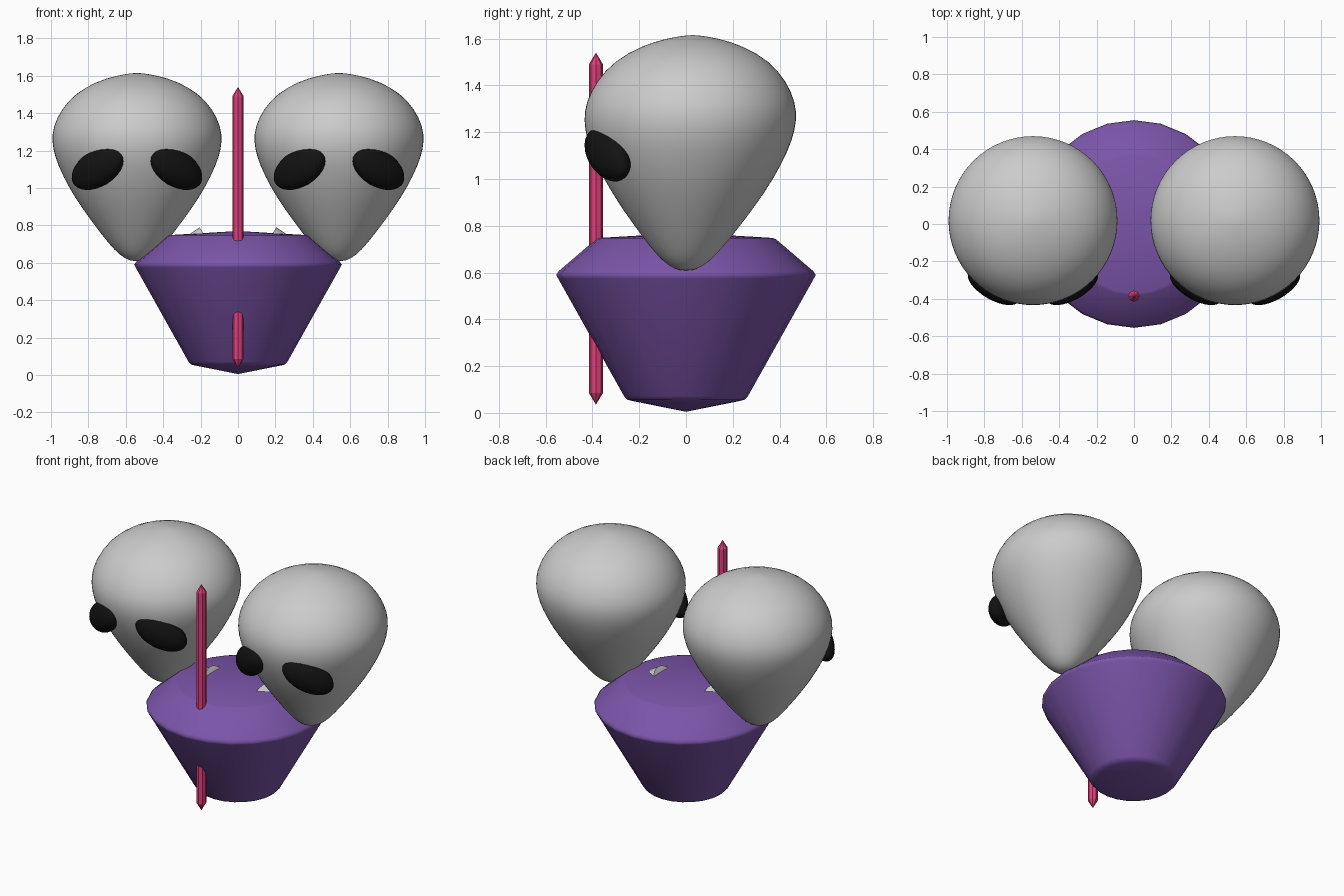
import bpy, bmesh, math
from mathutils import Vector, Matrix

if "Cube" in bpy.data.objects:
    bpy.data.objects.remove(bpy.data.objects["Cube"])


def material(name, rgb):
    m = bpy.data.materials.new(name)
    m.diffuse_color = (*rgb, 1)
    m.use_nodes = True
    m.node_tree.nodes["Principled BSDF"].inputs["Base Color"].default_value = m.diffuse_color
    return m


def finish(name, bm, mat=None, smooth=True):
    bmesh.ops.recalc_face_normals(bm, faces=bm.faces)
    me = bpy.data.meshes.new(name)
    bm.to_mesh(me)
    bm.free()
    for p in me.polygons:
        p.use_smooth = smooth
    ob = bpy.data.objects.new(name, me)
    bpy.context.collection.objects.link(ob)
    if mat:
        me.materials.append(mat)
    return ob


def lathe(name, profile, sides, centre=(0, 0), mat=None, smooth=True, shear=0):
    """Revolve (radius, z) points; first and last lie on the axis."""
    bm = bmesh.new()
    z0 = profile[0][1]

    def vert(r, z, a):
        return bm.verts.new((centre[0] + r * math.cos(a),
                             centre[1] + r * math.sin(a) + shear * (z - z0), z))

    low, high = vert(*profile[0], 0), vert(*profile[-1], 0)
    rings = [[vert(r, z, 2 * math.pi * i / sides) for i in range(sides)]
             for r, z in profile[1:-1]]
    for i in range(sides):
        j = (i + 1) % sides
        bm.faces.new((low, rings[0][j], rings[0][i]))
        bm.faces.new((high, rings[-1][i], rings[-1][j]))
        for a, b in zip(rings, rings[1:]):
            bm.faces.new((a[i], a[j], b[j], b[i]))
    return finish(name, bm, mat, smooth)


purple = material("purple", (0.20, 0.09, 0.40))
pink = material("pink", (0.75, 0.05, 0.20))
black = material("black", (0.006, 0.006, 0.006))

# Tapered body with a sloped shoulder
lathe("body", [(0, 0.005), (0.225, 0.05), (0.25, 0.056), (0.265, 0.072),
               (0.547, 0.575), (0.555, 0.59), (0.543, 0.607),
               (0.385, 0.742), (0.37, 0.748), (0, 0.77)], 24, mat=purple)

# Thin rod with pointed ends
lathe("rod", [(0, 0.035), (0.03, 0.085), (0.03, 1.49), (0, 1.54)], 8,
      (0, -0.385), pink, smooth=False)

head_profile = [(0, 0.608), (0.045, 0.613), (0.092, 0.64), (0.15, 0.70),
                (0.235, 0.81), (0.30, 0.90), (0.365, 1.00), (0.425, 1.12),
                (0.453, 1.21), (0.458, 1.29), (0.435, 1.37), (0.375, 1.465),
                (0.28, 1.54), (0.16, 1.59), (0.06, 1.61), (0, 1.616)]

for side, label in ((-1, "left"), (1, "right")):
    cx = side * 0.54

    # Teardrop head
    head = lathe(label + "_head", head_profile, 32, (cx, 0), shear=0.028)
    sub = head.modifiers.new("smooth", 'SUBSURF')
    sub.levels = sub.render_levels = 1

    # Slanted eyes wrapped onto the face, outer ends low
    for e, where in ((-1, "left"), (1, "right")):
        bm = bmesh.new()
        bmesh.ops.create_uvsphere(bm, u_segments=32, v_segments=16, radius=1)
        m = (Matrix.Translation((cx + e * 0.21, -0.335, 1.105))
             @ Matrix.Rotation(math.radians(30 * e), 4, 'Z')
             @ Matrix.Rotation(math.radians(27 * e), 4, 'Y')
             @ Matrix.Diagonal((0.168, 0.07, 0.098, 1)))
        bm.transform(m)
        finish(f"{label}_head_{where}_eye", bm, black)

    # Neck stub, its end just breaking through the top of the body
    end = Vector((side * 0.155, 0, 0.715))
    start = Vector((side * 0.38, 0, 0.563))
    bm = bmesh.new()
    bmesh.ops.create_cone(bm, cap_ends=True, segments=24, radius1=0.09,
                          radius2=0.09, depth=(end - start).length)
    rot = (end - start).to_track_quat('Z', 'Y').to_matrix().to_4x4()
    bm.transform(Matrix.Translation((start + end) / 2) @ rot)
    finish(label + "_neck", bm, smooth=False)
